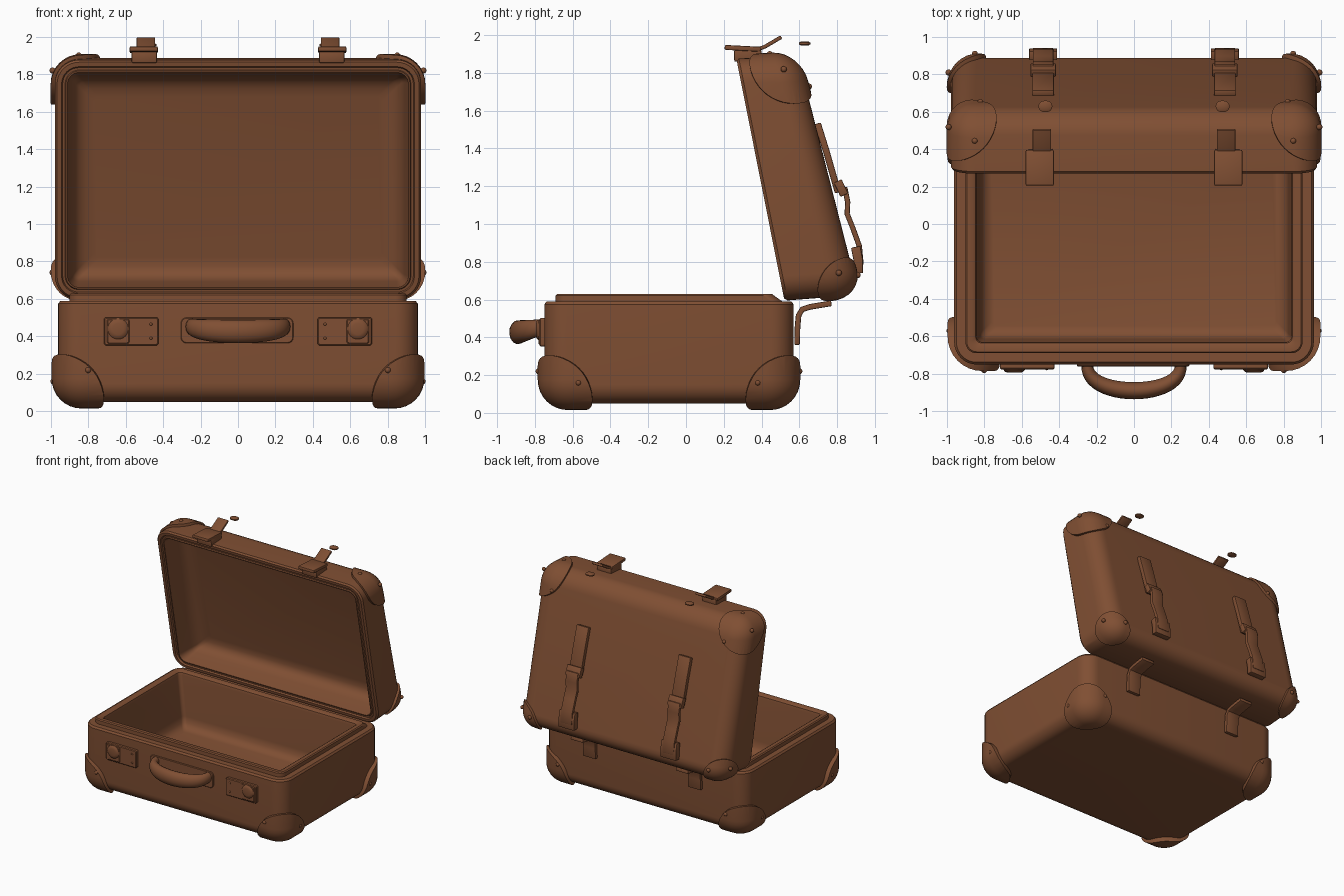
import bpy, bmesh, math
from mathutils import Vector

if "Cube" in bpy.data.objects:
    bpy.data.objects.remove(bpy.data.objects["Cube"])

brown = bpy.data.materials.new("brown leather")
brown.diffuse_color = (0.215, 0.078, 0.033, 1)
brown.use_nodes = True
brown.node_tree.nodes["Principled BSDF"].inputs["Base Color"].default_value = brown.diffuse_color


def world(a, b, h):
    return Vector((a, b, h))


def base_space(a, b, h):
    # the raised lip stops a little short of the back wall
    return Vector((a, b - 0.045 if h > 0.595 and b > 0 else b, h))


def strap_space(a, b, h):
    # b runs up the tilted lid, h runs out of its back
    return Vector((a, 0.52 - 0.195 * b + 0.981 * h, 0.6 + 0.981 * b + 0.195 * h))


def lid_space(a, b, h):
    # the lid is deeper at the hinge end and slightly sheared
    return strap_space(a, b - 0.13 * h, h * (1.09 - 0.15 * b))


def front_face(a, b, h):
    # b is height, h is distance out of the front wall
    return Vector((a, -0.75 - h, b))


def finish(name, bm, angle=0.6):
    bmesh.ops.remove_doubles(bm, verts=bm.verts, dist=1e-5)
    bmesh.ops.recalc_face_normals(bm, faces=bm.faces)
    me = bpy.data.meshes.new(name)
    bm.to_mesh(me)
    bm.free()
    me.materials.append(brown)
    me.shade_smooth()
    me.set_sharp_from_angle(angle=angle)
    ob = bpy.data.objects.new(name, me)
    bpy.context.collection.objects.link(ob)
    return ob


def loft(name, cx, cy, hx, hy, r, profile, place):
    """Stack rounded rectangles following (inset, height) points; both ends capped."""
    bm = bmesh.new()
    rings = []
    for inset, h in profile:
        rad = max(r - inset, 0.03 if r > 0.08 else 0.004)
        x, y = hx - inset - rad, hy - inset - rad
        ring = []
        for k, (sx, sy) in enumerate(((1, 1), (-1, 1), (-1, -1), (1, -1))):
            for i in range(9):
                t = math.pi / 2 * (k + i / 8)
                ring.append(bm.verts.new(place(cx + sx * x + rad * math.cos(t),
                                               cy + sy * y + rad * math.sin(t), h)))
        rings.append(ring)
    for p, q in zip(rings, rings[1:]):
        for i in range(len(p)):
            j = (i + 1) % len(p)
            bm.faces.new((p[i], p[j], q[j], q[i]))
    bm.faces.new(rings[0])
    bm.faces.new(rings[-1])
    return finish(name, bm)


def ribbon(name, pts, xc, width, thick, place=world):
    """Flat band of given width following a side-view path."""
    bm = bmesh.new()
    rows = []
    for i, p in enumerate(pts):
        d = (Vector(pts[min(i + 1, len(pts) - 1)]) - Vector(pts[max(i - 1, 0)])).normalized()
        n = Vector((-d.y, d.x)) * thick / 2
        rows.append([bm.verts.new(place(xc + sx * width / 2, p[0] + s * n.x, p[1] + s * n.y))
                     for sx, s in ((-1, -1), (1, -1), (1, 1), (-1, 1))])
    for p, q in zip(rows, rows[1:]):
        for i in range(4):
            bm.faces.new((p[i], p[(i + 1) % 4], q[(i + 1) % 4], q[i]))
    bm.faces.new(rows[0])
    bm.faces.new(rows[-1])
    bmesh.ops.recalc_face_normals(bm, faces=bm.faces)
    edges = [e for e in bm.edges if e.calc_face_angle(0) > 0.9]
    bmesh.ops.bevel(bm, geom=edges, offset=0.006, segments=2, profile=0.5, affect='EDGES')
    return finish(name, bm)


def ball(name, centre, r):
    bm = bmesh.new()
    bmesh.ops.create_uvsphere(bm, u_segments=16, v_segments=10, radius=r)
    bmesh.ops.translate(bm, verts=bm.verts, vec=centre)
    return finish(name, bm)


def bake(ob):
    dg = bpy.context.evaluated_depsgraph_get()
    return bpy.data.meshes.new_from_object(ob.evaluated_get(dg))


def arc(R, h0, s, off):
    """Rounded outer edge of a tray, offset outward by off."""
    return [(R - (R + off) * math.sin(t), h0 + s * (R - (R + off) * math.cos(t)))
            for t in (math.pi / 2 * i / 8 for i in range(9))]


def protectors(name, cx, cy, hx, hy, r, R, h0, s, spheres, place, off):
    """Thin shell over a tray's outside, kept only inside spheres at its corners."""
    outer, inner = arc(R, h0, s, off), arc(R, h0, s, -0.015)
    far = h0 + s * 0.345
    shell = loft(name, cx, cy, hx, hy, r,
                 outer + [(-off, far), (0.015, far)] + inner[::-1], place)
    bm = bmesh.new()
    for sx in (-1, 1):
        for y, h, rad in spheres:
            res = bmesh.ops.create_uvsphere(bm, u_segments=48, v_segments=24, radius=rad)
            bmesh.ops.translate(bm, verts=res["verts"], vec=place(sx * (hx - 0.01), y, h))
    cutter = finish("corner_cutter", bm)
    cutter.hide_render = True
    mod = shell.modifiers.new("cut", 'BOOLEAN')
    mod.operation, mod.object, mod.solver = 'INTERSECT', cutter, 'EXACT'
    me = bake(shell)
    shell.modifiers.clear()
    shell.data = me
    me.shade_smooth()
    me.set_sharp_from_angle(angle=0.6)
    bpy.data.objects.remove(cutter)


# Base tray with raised inner lip
loft("base_case", 0, -0.09, 0.96, 0.66, 0.12,
     arc(0.1, 0.05, 1, 0) + [(0, 0.575), (0.012, 0.59), (0.055, 0.59), (0.06, 0.59),
     (0.06, 0.622), (0.068, 0.63), (0.1, 0.63), (0.115, 0.62), (0.12, 0.6),
     (0.135, 0.24), (0.145, 0.19), (0.165, 0.16), (0.2, 0.145)], base_space)
protectors("base_corner_protectors", 0, -0.09, 0.96, 0.66, 0.15, 0.125, 0.05, 1,
           [(-0.73, 0.07, 0.235), (0.55, 0.07, 0.235)], world, 0.035)

# Lid tray, tilted open
LC, LH = 0.647, 0.653
loft("lid_case", 0, LC, 0.978, LH, 0.13,
     arc(0.13, 0.36, -1, 0) + [(0, 0.015), (0.012, 0), (0.036, 0), (0.042, 0.014),
     (0.055, 0.014), (0.06, 0.004), (0.068, 0.004), (0.074, 0.03), (0.09, 0.13),
     (0.105, 0.175), (0.13, 0.205), (0.165, 0.22), (0.21, 0.225)], lid_space)
protectors("lid_corner_protectors", 0, LC, 0.978, LH, 0.14, 0.14, 0.36, -1,
           [(1.28, 0.33, 0.235), (0.02, 0.33, 0.18)], lid_space, 0.022)

# Handle and its back plate
loft("handle_plate", -0.005, 0.432, 0.3, 0.068, 0.03,
     [(0, -0.01), (0, 0.006), (0.004, 0.01)], front_face)
cu = bpy.data.curves.new("handle_path", 'CURVE')
cu.dimensions = '3D'
cu.bevel_depth, cu.bevel_resolution, cu.use_fill_caps = 0.05, 5, True
sp = cu.splines.new('POLY')
N = 24
sp.points.add(N)
for i, p in enumerate(sp.points):
    t = math.pi * i / N
    s = max(math.sin(t), 0)
    p.co = (0.25 * math.cos(t), -0.745 - 0.145 * s ** 0.8, 0.02 * (1 - s), 1)
    p.radius = 0.6 + 0.32 * s
tmp = bpy.data.objects.new("handle_path", cu)
bpy.context.collection.objects.link(tmp)
bm = bmesh.new()
bm.from_mesh(bake(tmp))
bpy.data.objects.remove(tmp)
for v in bm.verts:
    v.co.z = 0.427 + v.co.z * 1.38
finish("handle", bm, 1.0)

for side, sx in (("left", -1), ("right", 1)):
    # Front latches with round knobs
    loft(side + "_latch_plate", sx * 0.57, 0.427, 0.145, 0.075, 0.012,
         [(0, -0.01), (0, 0.02), (0.006, 0.026)], front_face)
    loft(side + "_latch_flap", sx * 0.64, 0.427, 0.06, 0.066, 0.012,
         [(0, 0.01), (0, 0.026), (0.005, 0.03)], front_face)
    loft(side + "_latch_knob", sx * 0.64, 0.44, 0.055, 0.055, 0.055,
         [(0, 0.02), (0, 0.032), (0.008, 0.04), (0.025, 0.044)], front_face)
    for z in (0.39, 0.465):
        ball(side + "_latch_rivet", front_face(sx * 0.465, z, 0.022), 0.009)

    # Hinges joining the back wall to the lid
    ribbon(side + "_hinge", [(0.588, 0.36), (0.59, 0.45), (0.596, 0.515), (0.615, 0.548),
                             (0.66, 0.562), (0.77, 0.58)], sx * 0.5, 0.12, 0.03)

    # Clasps on top of the lid, each with a raised tongue and a loose stud
    ribbon(side + "_clasp_plate", [(0.205, 1.935), (0.395, 1.925)], sx * 0.503, 0.15, 0.026)
    ribbon(side + "_clasp_body", [(0.255, 1.89), (0.4, 1.893)], sx * 0.5, 0.135, 0.06)
    ribbon(side + "_clasp_tongue", [(0.37, 1.92), (0.42, 1.94), (0.505, 1.99)],
           sx * 0.492, 0.1, 0.02)
    loft(side + "_loose_stud", sx * 0.473, 0.628, 0.037, 0.03, 0.03,
         [(0.01, 1.945), (0, 1.951), (0, 1.96), (0.01, 1.966)], world)

    # Straps on the lid's back
    x = sx * 0.485
    ribbon(side + "_upper_strap", [(0.88, 0.355), (0.72, 0.372), (0.5, 0.39)],
           x, 0.115, 0.035, strap_space)
    ribbon(side + "_strap_buckle", [(0.56, 0.4), (0.48, 0.42)], x, 0.135, 0.045, strap_space)
    ribbon(side + "_lower_strap", [(0.52, 0.43), (0.44, 0.43), (0.38, 0.415), (0.3, 0.43),
                                   (0.2, 0.445), (0.1, 0.435)], x, 0.11, 0.028, strap_space)
    ribbon(side + "_strap_end", [(0.2, 0.425), (0.13, 0.425), (0.06, 0.412)],
           x, 0.15, 0.05, strap_space)

    # Rivets on the corner protectors
    for place, pts in ((world, [(0.8, -0.78, 0.22), (0.985, -0.57, 0.16), (0.985, 0.38, 0.16),
                                (0.8, 0.6, 0.22)]),
                       (lid_space, [(0.99, 1.23, 0.26), (0.82, 1.13, 0.378),
                                    (0.99, 0.12, 0.29), (0.85, 0.1, 0.378),
                                    (0.85, 1.315, 0.2)])):
        for a, b, h in pts:
            ball(side + "_corner_rivet", place(sx * a, b, h), 0.016)
